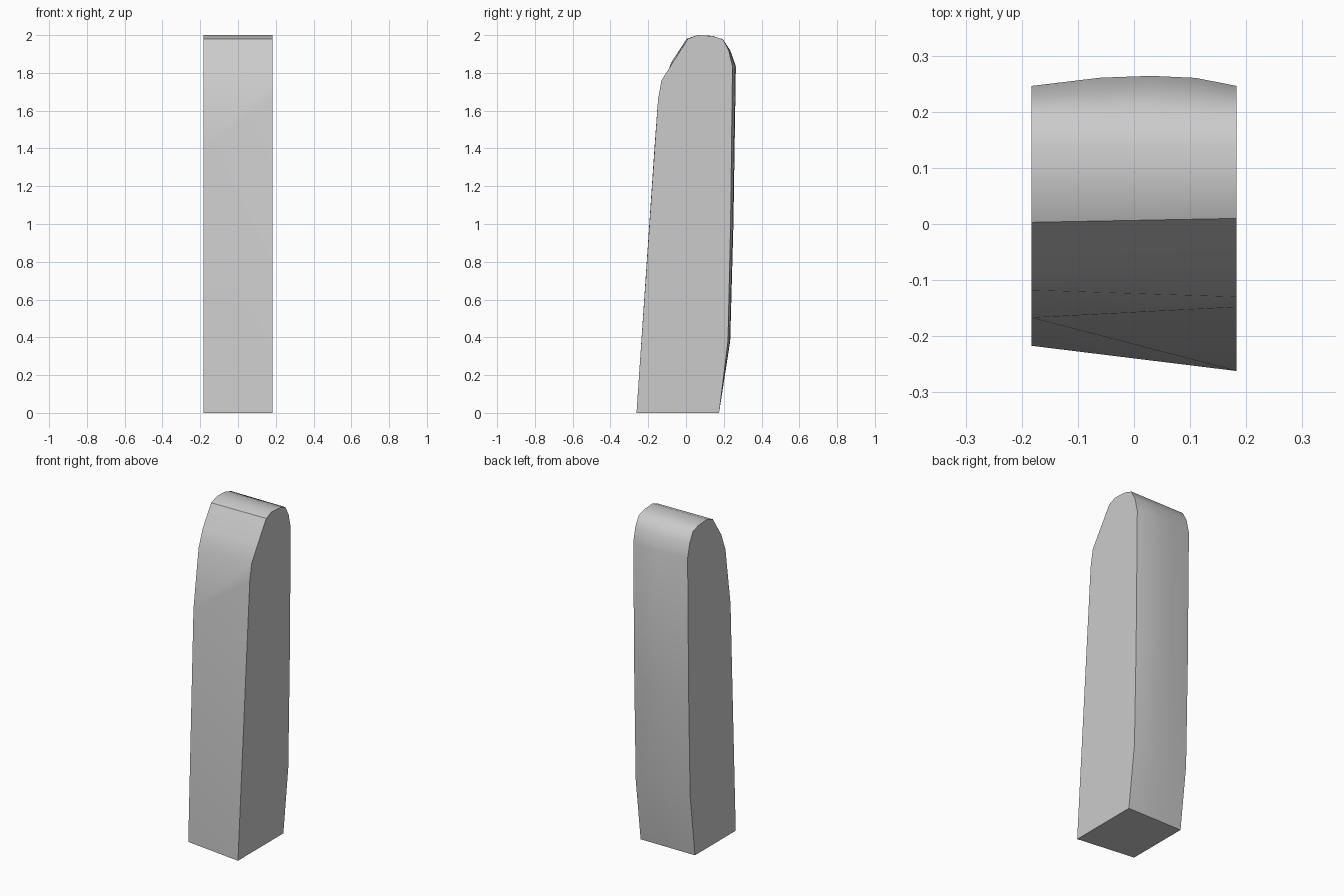
import bpy, bmesh

cube = bpy.data.objects.get("Cube")
if cube:
    bpy.data.objects.remove(cube, do_unlink=True)

HALF = 0.183

# Front and top edges as (y, z), from the bottom up and over
left_edge = [(-0.262, 0), (-0.148, 1.66), (-0.13, 1.76), (-0.07, 1.855),
             (0.01, 1.98), (0.06, 2.0), (0.14, 1.995)]
right_edge = [(-0.217, 0), (-0.167, 1.40), (-0.118, 1.75), (-0.078, 1.855),
              (0.003, 1.98), (0.06, 2.0), (0.14, 1.996)]
CREASE = 4

# Back rows as (y, z, outward bulge), from the top down
back_rows = [(0.195, 1.978, 0), (0.226, 1.92, 0.008), (0.246, 1.835, 0.018),
             (0.236, 1.0, 0.015), (0.222, 0.38, 0.012), (0.175, 0, 0)]
columns = [(-HALF, 0), (-0.06, 0.82), (0.03, 1), (0.11, 0.8), (HALF, 0)]

bm = bmesh.new()
front = [(bm.verts.new((-HALF, *r)), bm.verts.new((HALF, *l)))
         for r, l in zip(right_edge, left_edge)]
back = [[bm.verts.new((x, y + bulge * k, z)) for x, k in columns]
        for y, z, bulge in back_rows]

# Front and top faces; the lowest one is folded along its diagonal
for i, ((a, b), (d, c)) in enumerate(zip(front, front[1:])):
    if i == 0:
        bm.faces.new((a, b, d))
        bm.faces.new((b, c, d))
    else:
        bm.faces.new((a, b, c, d))
bm.faces.new((*front[-1], *reversed(back[0])))

# Bowed back
for upper, lower in zip(back, back[1:]):
    for i in range(len(columns) - 1):
        bm.faces.new((upper[i], upper[i + 1], lower[i + 1], lower[i]))

# Flat sides and base
for side in (0, -1):
    bm.faces.new([f[side] for f in front] + [r[side] for r in back])
bm.faces.new((*front[0], *reversed(back[-1])))
bmesh.ops.recalc_face_normals(bm, faces=bm.faces[:])

# Crease below the rounded top
bm.edges.get(front[CREASE]).smooth = False

mesh = bpy.data.meshes.new("slab")
bm.to_mesh(mesh)
bm.free()
slab = bpy.data.objects.new("slab", mesh)
bpy.context.collection.objects.link(slab)

# Grey colour
grey = bpy.data.materials.new("grey")
grey.use_nodes = True
colour = (0.6, 0.6, 0.6, 1)
grey.diffuse_color = colour
grey.node_tree.nodes["Principled BSDF"].inputs["Base Color"].default_value = colour
mesh.materials.append(grey)

bpy.ops.object.select_all(action='DESELECT')
slab.select_set(True)
bpy.context.view_layer.objects.active = slab
bpy.ops.object.shade_smooth_by_angle(angle=0.9, keep_sharp_edges=True)
